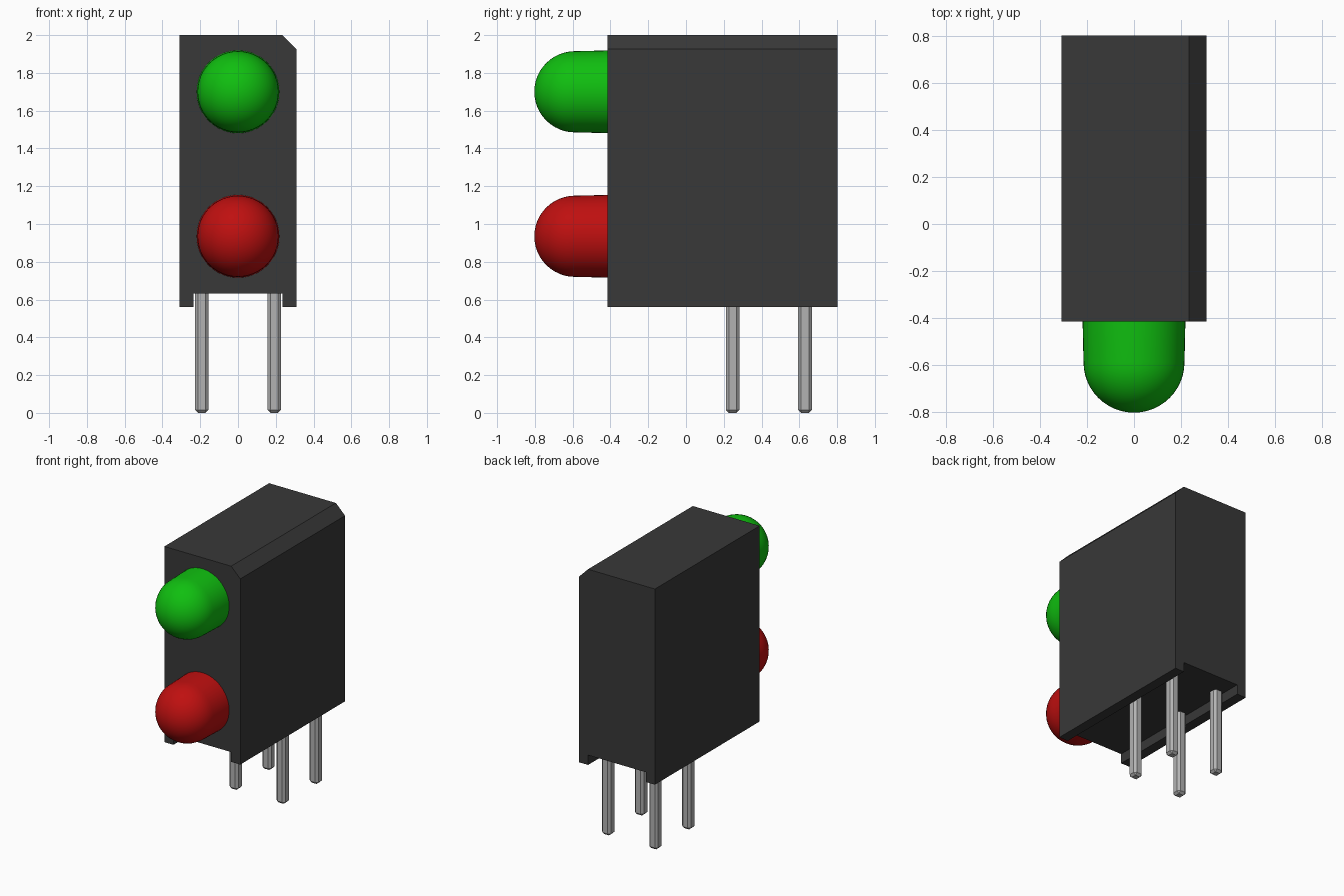
import bpy, bmesh, math
from mathutils import Matrix

cube = bpy.data.objects.get("Cube")
if cube:
    bpy.data.objects.remove(cube, do_unlink=True)


def material(name, r, g, b):
    m = bpy.data.materials.new(name)
    m.use_nodes = True
    m.diffuse_color = (r, g, b, 1)
    m.node_tree.nodes["Principled BSDF"].inputs["Base Color"].default_value = (r, g, b, 1)
    return m


BLACK = material("black plastic", 0.04, 0.04, 0.04)
GREEN = material("green lens", 0.005, 0.52, 0.005)
RED = material("red lens", 0.52, 0.005, 0.005)
METAL = material("grey metal", 0.45, 0.45, 0.45)


def add_object(name, bm, mat):
    bmesh.ops.recalc_face_normals(bm, faces=bm.faces)
    mesh = bpy.data.meshes.new(name)
    bm.to_mesh(mesh)
    bm.free()
    mesh.materials.append(mat)
    ob = bpy.data.objects.new(name, mesh)
    bpy.context.collection.objects.link(ob)
    return ob


# Housing: front profile with chamfered corner and open channel, extruded to the back
FRONT, BACK = -0.415, 0.803
HALF, INNER, FOOT, CEILING, TOP, CUT = 0.309, 0.235, 0.56, 0.632, 2.0, 0.074
profile = [(-HALF, FOOT), (-INNER, FOOT), (-INNER, CEILING), (INNER, CEILING),
           (INNER, FOOT), (HALF, FOOT), (HALF, TOP - CUT), (HALF - CUT, TOP), (-HALF, TOP)]
bm = bmesh.new()
face = bm.faces.new([bm.verts.new((x, FRONT, z)) for x, z in profile])
ext = bmesh.ops.extrude_face_region(bm, geom=[face])
verts = [g for g in ext["geom"] if isinstance(g, bmesh.types.BMVert)]
bmesh.ops.translate(bm, vec=(0, BACK - FRONT, 0), verts=verts)
add_object("housing", bm, BLACK)


# Lenses: slightly tapered barrel with a round dome, spun about the front axis
def lens(name, z, mat, base=0.219, radius=0.215, tip=-0.803, steps=12):
    centre = tip + radius
    points = [(0, FRONT + 0.01), (base, FRONT + 0.01)]
    for i in range(steps + 1):
        a = math.pi / 2 * i / steps
        points.append((radius * math.cos(a), centre - radius * math.sin(a)))
    points[-1] = (0, tip)
    bm = bmesh.new()
    vs = [bm.verts.new((r, y, z)) for r, y in points]
    edges = [bm.edges.new(pair) for pair in zip(vs, vs[1:])]
    bmesh.ops.spin(bm, geom=vs + edges, cent=(0, 0, z), axis=(0, 1, 0),
                   angle=math.tau, steps=48)
    bmesh.ops.remove_doubles(bm, verts=bm.verts, dist=0.0005)
    ob = add_object(name, bm, mat)
    bpy.ops.object.select_all(action="DESELECT")
    ob.select_set(True)
    bpy.context.view_layer.objects.active = ob
    bpy.ops.object.shade_smooth_by_angle(angle=math.radians(40))


lens("upper_lens", 1.70, GREEN)
lens("lower_lens", 0.935, RED)


# Pins: square bars with chamfered edges and ends
def pin(name, x, y, width=0.072, height=0.66):
    bm = bmesh.new()
    place = Matrix.Translation((x, y, height / 2)) @ Matrix.Diagonal((width, width, height, 1))
    bmesh.ops.create_cube(bm, size=1, matrix=place)
    bmesh.ops.bevel(bm, geom=bm.edges[:], offset=0.016, segments=1, affect="EDGES")
    add_object(name, bm, METAL)


for side, x in (("right", -0.192), ("left", 0.192)):
    for row, y in (("front", 0.247), ("back", 0.63)):
        pin(f"{row}_{side}_pin", x, y)
